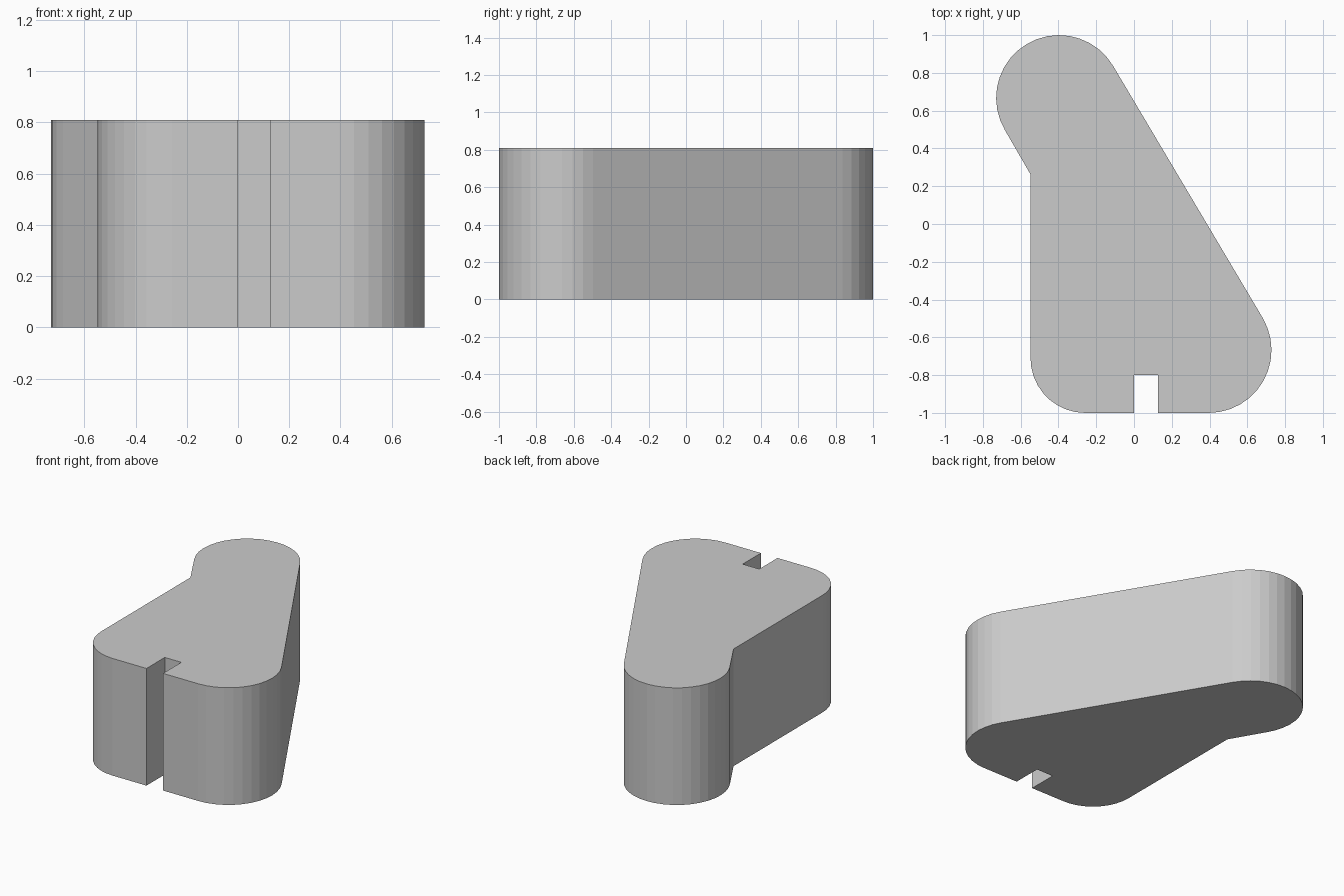
import bpy, bmesh
from math import cos, sin, radians

if "Cube" in bpy.data.objects:
    bpy.data.objects.remove(bpy.data.objects["Cube"])

R = 0.333         # large lobe radius
HEIGHT = 0.81
TILT = 30.7       # direction of the slanted side's normal, degrees


def arc(cx, cy, r, start, end, steps):
    angles = [radians(start + (end - start) * i / steps) for i in range(steps + 1)]
    return [(cx + r * cos(a), cy + r * sin(a)) for a in angles]


# Outline, counter-clockwise, starting at the key slot in the front edge
outline = [(0.0, -1.0), (0.0, -0.8), (0.127, -0.8), (0.127, -1.0)]
outline += arc(0.395, -1 + R, R, -90, TILT, 12)            # right lobe
outline += arc(-0.397, 1 - R, R, TILT, 180 + TILT, 18)     # rear lobe
outline += [(-0.548, 0.263)]                               # inner corner
outline += arc(-0.258, -0.71, 0.29, 180, 270, 9)           # front left corner

# Extrude the outline into the solid block
bm = bmesh.new()
base = bm.faces.new([bm.verts.new((x, y, 0)) for x, y in outline])
top = bmesh.ops.extrude_face_region(bm, geom=[base], use_keep_orig=True)["geom"]
bmesh.ops.translate(bm, vec=(0, 0, HEIGHT),
                    verts=[v for v in top if isinstance(v, bmesh.types.BMVert)])
bmesh.ops.recalc_face_normals(bm, faces=bm.faces)

mesh = bpy.data.meshes.new("slotted_cam_block")
bm.to_mesh(mesh)
bm.free()
block = bpy.data.objects.new("slotted_cam_block", mesh)
bpy.context.collection.objects.link(block)
